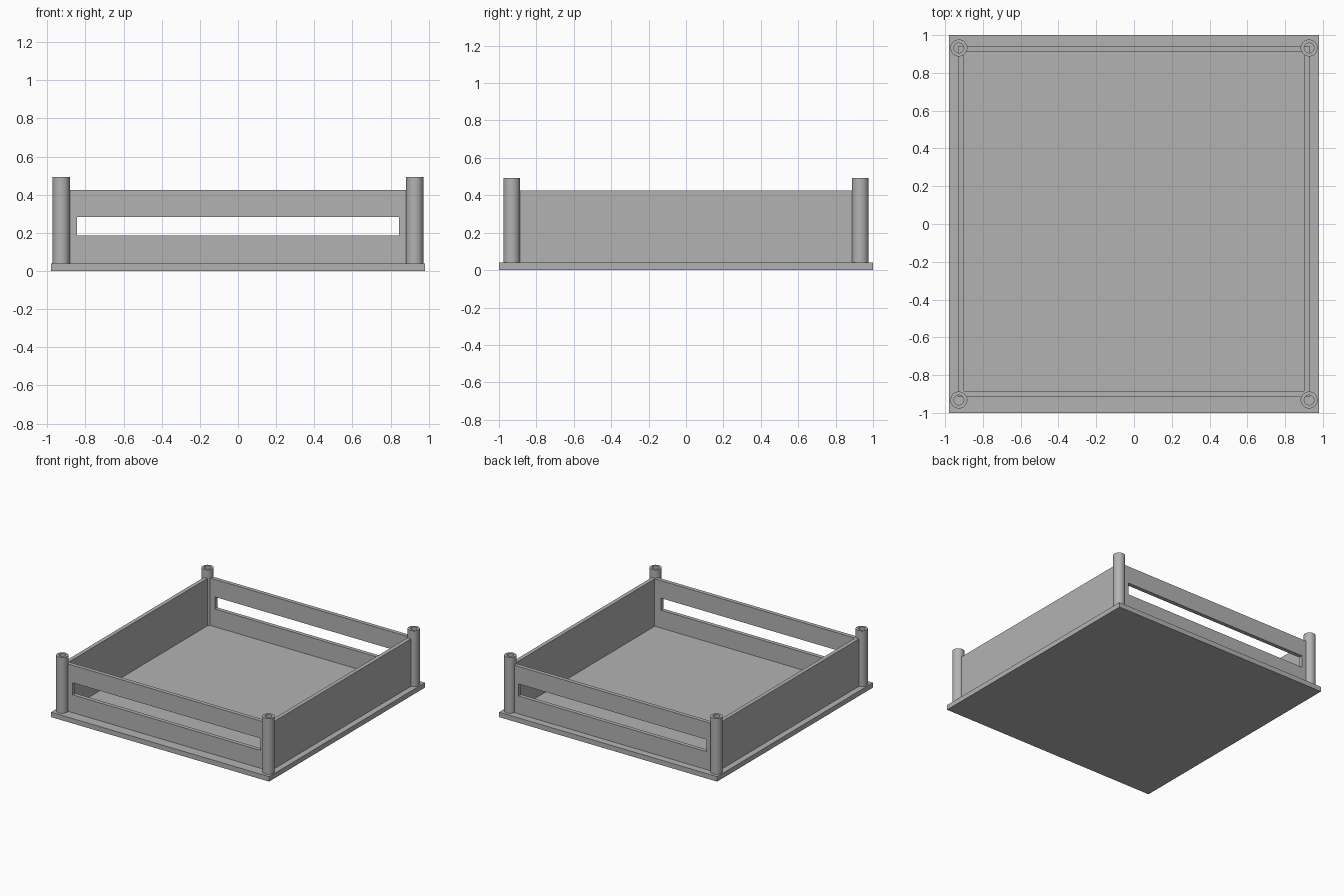
import bpy
import bmesh
import math
from mathutils import Matrix, Vector

cube = bpy.data.objects.get("Cube")
if cube:
    bpy.data.objects.remove(cube, do_unlink=True)

grey = bpy.data.materials.new("plain grey")
grey.use_nodes = True
COLOUR = (0.45, 0.45, 0.45, 1)
grey.diffuse_color = COLOUR
grey.node_tree.nodes["Principled BSDF"].inputs["Base Color"].default_value = COLOUR

BASE_TOP = 0.04


def finish(name, bm):
    mesh = bpy.data.meshes.new(name)
    bm.to_mesh(mesh)
    bm.free()
    mesh.materials.append(grey)
    obj = bpy.data.objects.new(name, mesh)
    bpy.context.collection.objects.link(obj)
    return obj


def box(name, low, high):
    low, high = Vector(low), Vector(high)
    bm = bmesh.new()
    bmesh.ops.create_cube(bm, size=1)
    bmesh.ops.transform(bm, verts=bm.verts, matrix=Matrix.Translation((low + high) / 2)
                        @ Matrix.Diagonal((*(high - low), 1)))
    return finish(name, bm)


def cut(target, cutter):
    mod = target.modifiers.new(cutter.name, "BOOLEAN")
    mod.operation = "DIFFERENCE"
    mod.solver = "EXACT"
    mod.object = cutter
    cutter.hide_render = True
    cutter.hide_set(True)
    cutter.display_type = "WIRE"


def tube(name, x, y, outer, inner, bottom, top):
    # Closed wall profile revolved around the post axis
    bm = bmesh.new()
    profile = [(outer, bottom), (outer, top), (inner, top), (inner, bottom)]
    verts = [bm.verts.new((r, 0, z)) for r, z in profile]
    edges = [bm.edges.new((verts[i], verts[(i + 1) % 4])) for i in range(4)]
    bmesh.ops.spin(bm, geom=verts + edges, axis=(0, 0, 1), cent=(0, 0, 0),
                   angle=math.tau, steps=32)
    bmesh.ops.remove_doubles(bm, verts=bm.verts, dist=0.0001)
    bmesh.ops.recalc_face_normals(bm, faces=bm.faces)
    bmesh.ops.translate(bm, verts=bm.verts, vec=(x, y, 0))
    obj = finish(name, bm)
    bpy.ops.object.select_all(action="DESELECT")
    obj.select_set(True)
    bpy.context.view_layer.objects.active = obj
    bpy.ops.object.shade_smooth_by_angle(angle=math.radians(40))
    return obj


# Base plate
box("base_plate", (-0.98, -1, 0), (0.98, 1, BASE_TOP))

# Wall frame, hollowed out and slotted through front and back
walls = box("wall_frame", (-0.932, -0.916, BASE_TOP), (0.932, 0.942, 0.425))
cut(walls, box("tray_cutter", (-0.9, -0.884, -0.1), (0.9, 0.91, 0.6)))
cut(walls, box("slot_cutter", (-0.845, -1.2, 0.185), (0.845, 1.2, 0.283)))

# Hollow corner posts
for side, x in (("left", 0.927), ("right", -0.927)):
    for end, y in (("front", -0.932), ("back", 0.932)):
        tube(f"{end}_{side}_post", x, y, 0.045, 0.026, BASE_TOP, 0.493)
